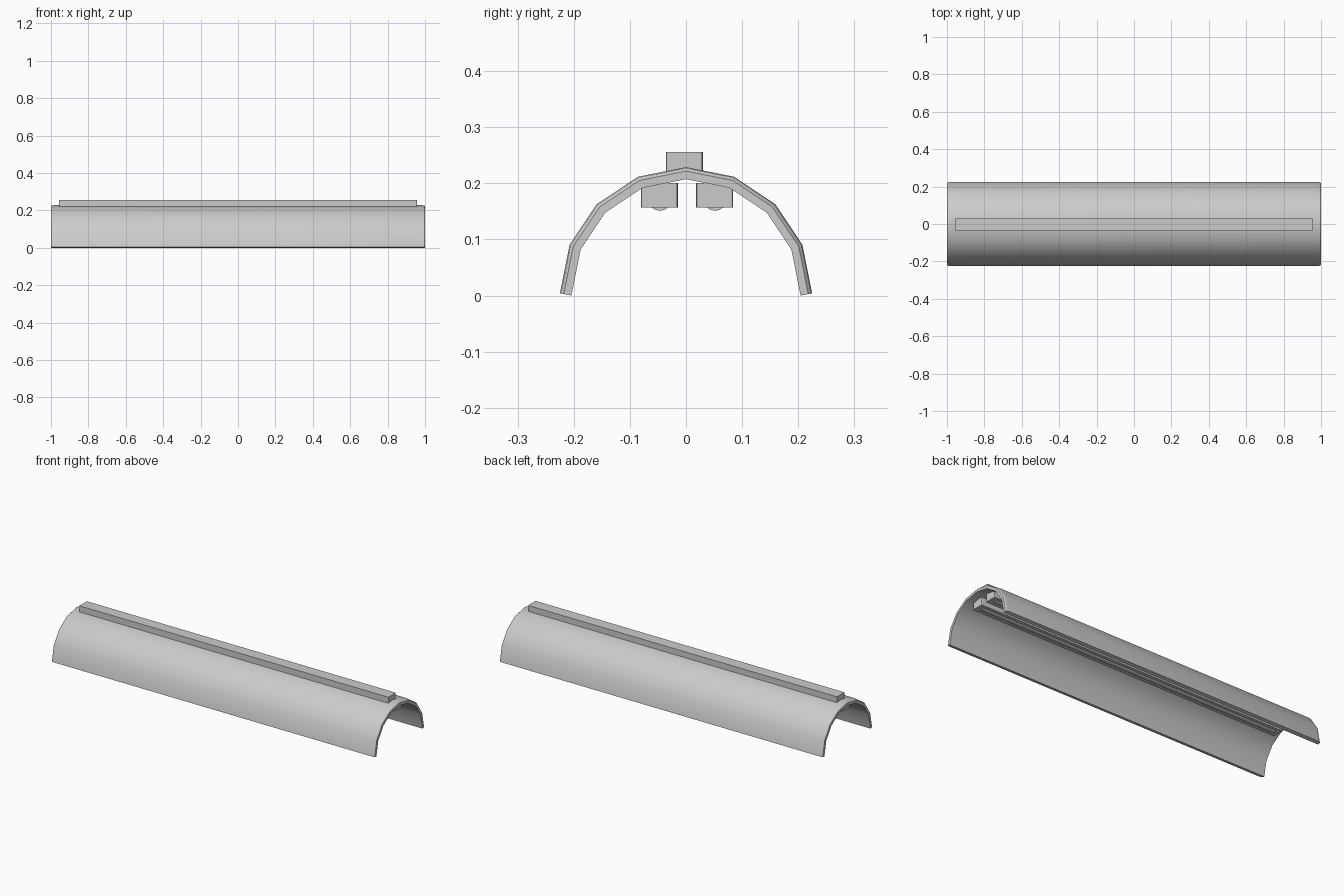
import bpy, bmesh, math

if "Cube" in bpy.data.objects:
    bpy.data.objects.remove(bpy.data.objects["Cube"])

R, SEG = 0.2247, 8            # shade radius, faces around the half circle
HALF = math.pi / SEG / 2
THICK = 0.021
LIFT = THICK * math.sin(HALF)  # inner lip rests on z = 0


def make_object(name, bm):
    bmesh.ops.recalc_face_normals(bm, faces=bm.faces[:])
    mesh = bpy.data.meshes.new(name)
    bm.to_mesh(mesh)
    bm.free()
    ob = bpy.data.objects.new(name, mesh)
    bpy.context.collection.objects.link(ob)
    return ob


def smooth(ob):
    bpy.ops.object.select_all(action='DESELECT')
    ob.select_set(True)
    bpy.context.view_layer.objects.active = ob
    bpy.ops.object.shade_smooth_by_angle(angle=math.radians(30))


def arc(x, depth):
    """Points of the half-round section, moved inward by depth."""
    pts = []
    for i in range(SEG + 1):
        a = math.pi * i / SEG
        if i in (0, SEG):
            side = 1 if i == 0 else -1
            y, z = side * (R - depth * math.cos(HALF)), -depth * math.sin(HALF)
        else:
            r = R - depth / math.cos(HALF)
            y, z = r * math.cos(a), r * math.sin(a)
        pts.append((x, y, z + LIFT))
    return pts


# Half-round shade: closed wall profile (x, depth) swept around the arc
end = [(0.98, 0), (0.994, 0.002), (1.0, 0.007), (1.0, THICK)]
profile = end + [(-x, d) for x, d in reversed(end)]
bm = bmesh.new()
rings = [[bm.verts.new(p) for p in arc(x, d)] for x, d in profile]
for k, ring in enumerate(rings):
    nxt = rings[(k + 1) % len(rings)]
    for i in range(SEG):
        bm.faces.new((ring[i], ring[i + 1], nxt[i + 1], nxt[i]))
for i in (0, SEG):
    bm.faces.new([r[i] for r in rings])
smooth(make_object("shade", bm))


def bar(name, y, z0, z1, half_len=0.957, width=0.066):
    """Long bar with slightly softened upright edges."""
    bm = bmesh.new()
    bmesh.ops.create_cube(bm, size=1)
    for v in bm.verts:
        v.co = (v.co.x * 2 * half_len, y + v.co.y * width,
                (z0 + z1) / 2 + v.co.z * (z1 - z0))
    upright = [e for e in bm.edges
               if abs(e.verts[0].co.z - e.verts[1].co.z) > 0.001]
    bmesh.ops.bevel(bm, geom=upright, offset=0.004, segments=2,
                    profile=0.5, affect='EDGES')
    return make_object(name, bm)


# Mounting rail on top, two lamp holders underneath
bar("top_rail", -0.003, 0.21, 0.256)
for name, y in (("left", -0.0475), ("right", 0.051)):
    bar(name + "_lamp_holder", y, 0.157, 0.201)
    # Tube lamp showing below its holder
    bpy.ops.mesh.primitive_cylinder_add(
        vertices=16, radius=0.021, depth=1.86,
        location=(0, y + 0.001, 0.172), rotation=(0, math.pi / 2, 0))
    tube = bpy.context.object
    tube.name = name + "_tube_lamp"
    smooth(tube)
